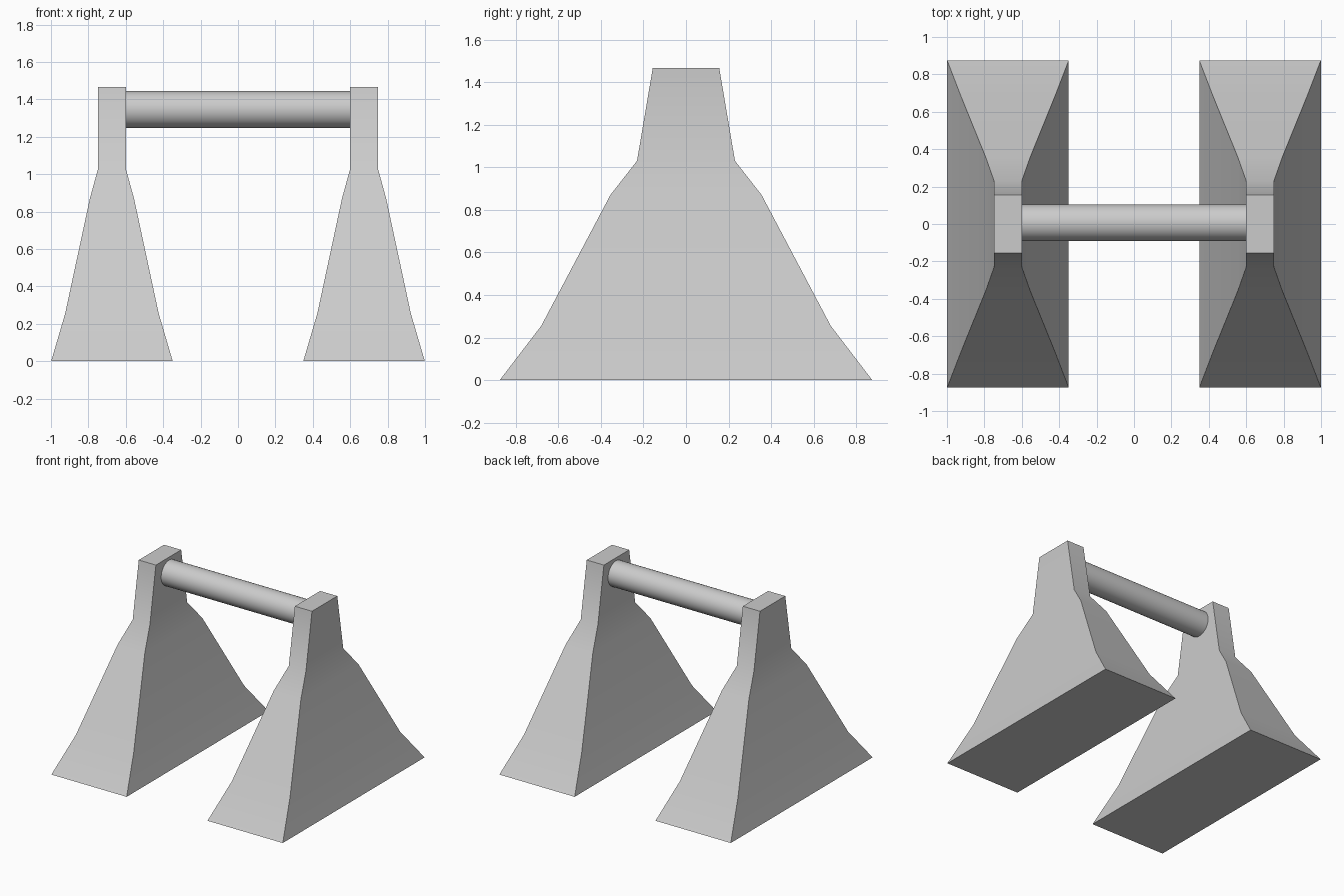
import bpy, bmesh, math

cube = bpy.data.objects.get("Cube")
if cube:
    bpy.data.objects.remove(cube, do_unlink=True)

# One plain grey for every part
grey = bpy.data.materials.new("light_grey")
grey.use_nodes = True
colour = (0.6, 0.6, 0.6, 1)
grey.diffuse_color = colour
grey.node_tree.nodes["Principled BSDF"].inputs["Base Color"].default_value = colour


def finish(obj):
    obj.data.materials.append(grey)
    bpy.ops.object.select_all(action="DESELECT")
    obj.select_set(True)
    bpy.context.view_layer.objects.active = obj
    bpy.ops.object.shade_smooth_by_angle(angle=math.radians(40))


# Flared support: height, half width, half depth of each rectangular section
SECTIONS = [(0, 0.325, 0.875), (0.255, 0.25, 0.68), (0.87, 0.118, 0.355),
            (1.03, 0.074, 0.23), (1.467, 0.074, 0.156)]


def support(name, x):
    bm = bmesh.new()
    rings = [[bm.verts.new((sx * w, sy * d, z))
              for sx, sy in ((-1, -1), (1, -1), (1, 1), (-1, 1))]
             for z, w, d in SECTIONS]
    for low, high in zip(rings, rings[1:]):
        for i in range(4):
            j = (i + 1) % 4
            bm.faces.new((low[i], low[j], high[j], high[i]))
    bm.faces.new(rings[0][::-1])
    bm.faces.new(rings[-1])
    mesh = bpy.data.meshes.new(name)
    bm.to_mesh(mesh)
    bm.free()
    obj = bpy.data.objects.new(name, mesh)
    obj.location.x = x
    bpy.context.collection.objects.link(obj)
    finish(obj)


support("left_support", 0.674)
support("right_support", -0.674)

# Round bar between the supports
bpy.ops.mesh.primitive_cylinder_add(vertices=48, radius=0.098, depth=1.2,
                                    location=(0, 0.007, 1.346),
                                    rotation=(0, math.pi / 2, 0))
bar = bpy.context.object
bar.name = "cross_bar"
finish(bar)
